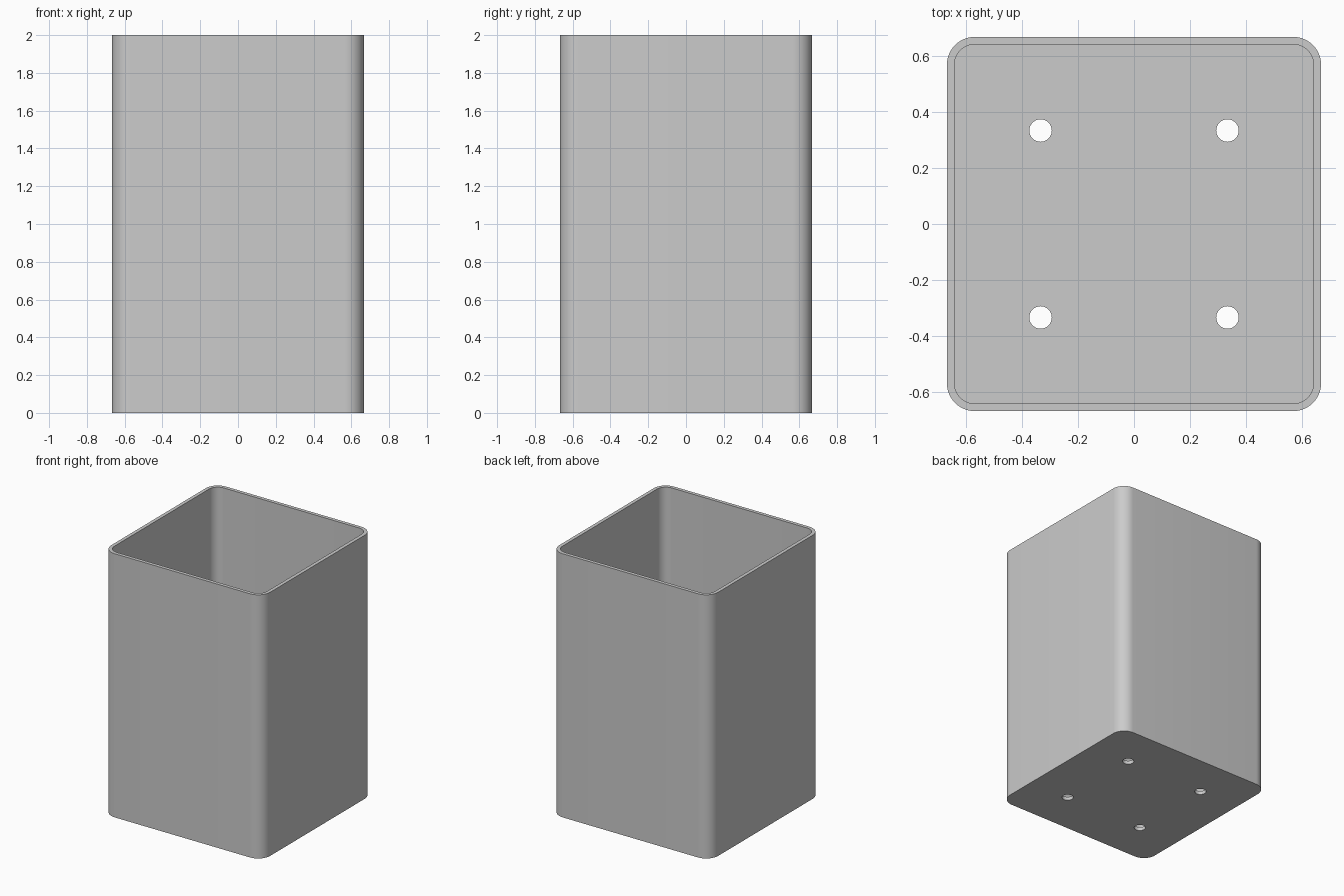
import bpy
import bmesh
from math import cos, sin, pi, radians

cube = bpy.data.objects.get("Cube")
if cube:
    bpy.data.objects.remove(cube, do_unlink=True)

HALF, HEIGHT, RADIUS = 0.667, 2.0, 0.1
WALL = 0.027
HOLE_OFFSET, HOLE_RADIUS = 0.333, 0.04

grey = bpy.data.materials.new("plain grey")
grey.use_nodes = True
colour = (0.6, 0.6, 0.6, 1)
grey.diffuse_color = colour
grey.node_tree.nodes["Principled BSDF"].inputs["Base Color"].default_value = colour


def rounded_square(half, radius, steps=12):
    """Outline of a square with quarter-circle corners."""
    c = half - radius
    points = []
    for quarter, (sx, sy) in enumerate([(1, 1), (-1, 1), (-1, -1), (1, -1)]):
        for i in range(steps + 1):
            a = (quarter + i / steps) * pi / 2
            points.append((sx * c + radius * cos(a), sy * c + radius * sin(a)))
    return points


def circle(x, y, radius, steps=32):
    return [(x + radius * cos(2 * pi * i / steps), y + radius * sin(2 * pi * i / steps))
            for i in range(steps)]


def prism(name, outlines, bottom, top):
    """Extrude closed outlines between two heights."""
    bm = bmesh.new()
    for outline in outlines:
        low = [bm.verts.new((x, y, bottom)) for x, y in outline]
        high = [bm.verts.new((x, y, top)) for x, y in outline]
        bm.faces.new(low[::-1])
        bm.faces.new(high)
        for i in range(len(low)):
            j = (i + 1) % len(low)
            bm.faces.new((low[i], low[j], high[j], high[i]))
    mesh = bpy.data.meshes.new(name)
    bm.to_mesh(mesh)
    bm.free()
    mesh.materials.append(grey)
    obj = bpy.data.objects.new(name, mesh)
    bpy.context.collection.objects.link(obj)
    return obj


# Square cup body
cup = prism("square_cup", [rounded_square(HALF, RADIUS)], 0, HEIGHT)

# Hollow interior and four drain holes
cavity = prism("cavity_cutter", [rounded_square(HALF - WALL, RADIUS - WALL)], WALL, HEIGHT + 0.2)
holes = prism("hole_cutter", [circle(sx * HOLE_OFFSET, sy * HOLE_OFFSET, HOLE_RADIUS)
                              for sx in (-1, 1) for sy in (-1, 1)], -0.1, WALL + 0.1)

bpy.context.view_layer.objects.active = cup
for cutter in (cavity, holes):
    cutter.hide_render = True
    mod = cup.modifiers.new(cutter.name, 'BOOLEAN')
    mod.operation = 'DIFFERENCE'
    mod.solver = 'EXACT'
    mod.object = cutter
    bpy.ops.object.modifier_apply(modifier=mod.name)
    bpy.data.objects.remove(cutter, do_unlink=True)

# Smooth rounded corners with crisp rims
bpy.ops.object.select_all(action='DESELECT')
cup.select_set(True)
bpy.ops.object.shade_smooth_by_angle(angle=radians(30))
